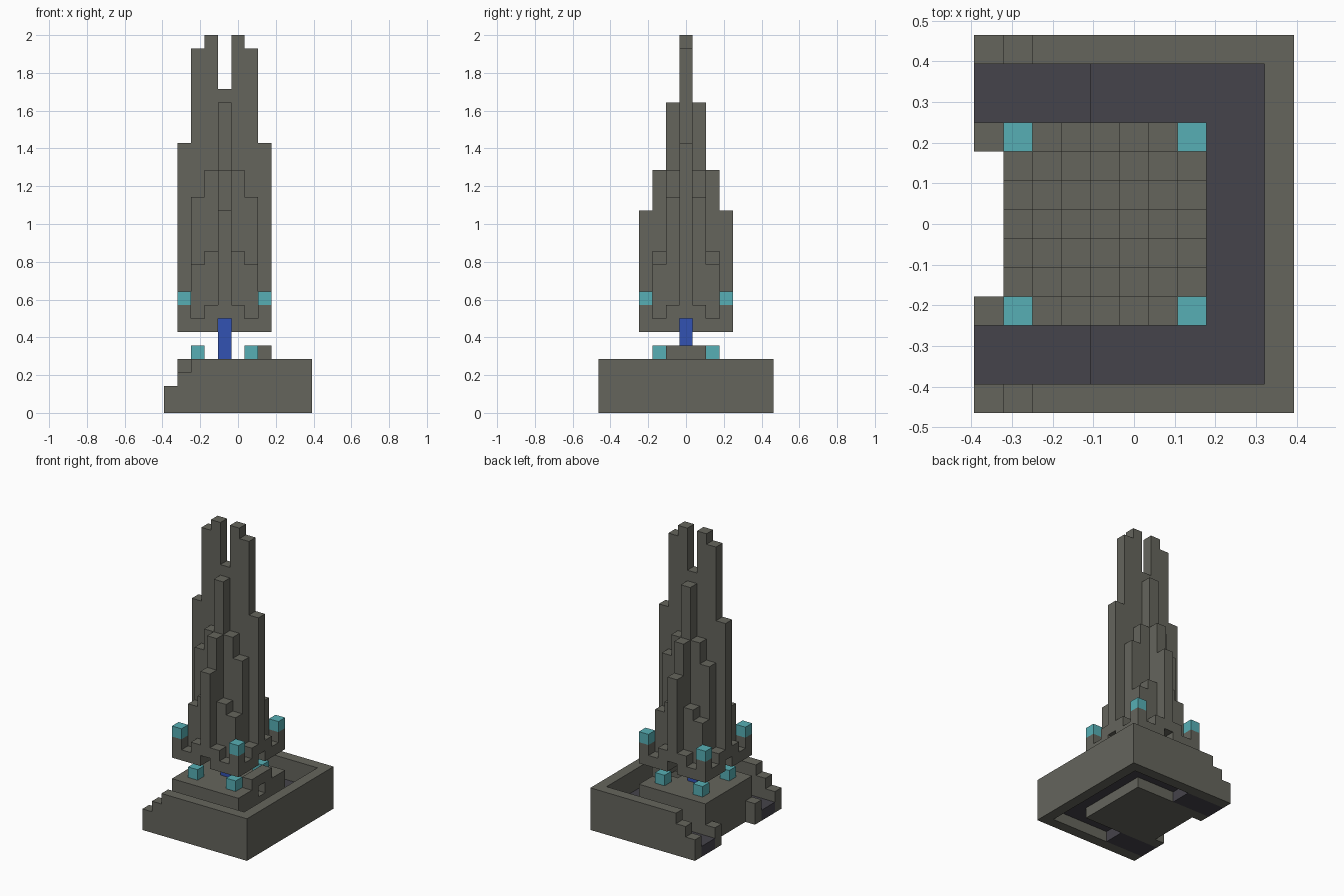
import bpy
import bmesh
from mathutils import Vector

U = 1 / 14                          # edge of one block
ORIGIN = Vector((-5.5, -6.5, 0))    # block grid corner

if "Cube" in bpy.data.objects:
    bpy.data.objects.remove(bpy.data.objects["Cube"], do_unlink=True)


def material(name, rgb):
    m = bpy.data.materials.new(name)
    m.use_nodes = True
    m.diffuse_color = (*rgb, 1)
    m.node_tree.nodes["Principled BSDF"].inputs["Base Color"].default_value = (*rgb, 1)
    return m


STONE = material("grey stone", (0.13, 0.13, 0.108))
DARK = material("dark slate", (0.06, 0.057, 0.07))
CYAN = material("cyan crystal", (0.095, 0.43, 0.46))
BLUE = material("blue beam", (0.032, 0.085, 0.45))


def block(x, y, z):
    """Set of grid cells filling three half-open ranges."""
    return {(i, j, k) for i in range(*x) for j in range(*y) for k in range(*z)}


def build(name, cells, mat):
    """Make one clean shell around a set of grid cells."""
    bm = bmesh.new()
    for cell in cells:
        for axis in range(3):
            for side in (0, 1):
                near = list(cell)
                near[axis] += 2 * side - 1
                if tuple(near) in cells:
                    continue
                a, b = (axis + 1) % 3, (axis + 2) % 3
                ring = []
                for s, t in ((0, 0), (1, 0), (1, 1), (0, 1)):
                    p = Vector(cell)
                    p[axis] += side
                    p[a] += s
                    p[b] += t
                    ring.append(bm.verts.new((p + ORIGIN) * U))
                bm.faces.new(ring if side else ring[::-1])
    bmesh.ops.remove_doubles(bm, verts=bm.verts, dist=U / 100)
    bmesh.ops.dissolve_limit(bm, angle_limit=0.01, verts=bm.verts, edges=bm.edges)
    mesh = bpy.data.meshes.new(name)
    bm.to_mesh(mesh)
    bm.free()
    mesh.materials.append(mat)
    obj = bpy.data.objects.new(name, mesh)
    bpy.context.collection.objects.link(obj)
    return obj


# Outer wall on three sides, stepping down at the open end
wall = block((10, 11), (0, 13), (0, 4))
for i in range(10):
    top = min(4, 2 + i)
    wall |= block((i, i + 1), (0, 1), (0, top)) | block((i, i + 1), (12, 13), (0, top))
build("outer_wall", wall, STONE)

# Moat floor, one block lower toward the open end
moat = set()
for j in (1, 10):
    moat |= block((0, 4), (j, j + 2), (0, 1)) | block((4, 10), (j, j + 2), (1, 2))
moat |= block((8, 10), (3, 10), (1, 2))
build("moat_floor", moat, DARK)

# Platform with end posts, raised lintel and doorway
platform = block((1, 8), (3, 10), (0, 4))
platform |= block((0, 1), (3, 4), (0, 2)) | block((0, 1), (9, 10), (0, 2))
platform |= block((7, 8), (5, 8), (4, 5))
platform -= block((6, 8), (6, 7), (3, 4))
build("platform", platform, STONE)

# Floating tower: column tops by distance from the centre in y (rows) and x
TOPS = ((24, 28, 27, 20),
        (23, 18, 16, 8),
        (18, 12, 11, 7),
        (15, 8, 7, 8))
tower = set()
for i in range(1, 8):
    for j in range(3, 10):
        dx, dy = abs(i - 4), abs(j - 6)
        base = 6 if dx and dy else 7
        tower |= block((i, i + 1), (j, j + 1), (base, TOPS[dy][dx]))
build("floating_tower", tower, STONE)

# Central beam holding up the tower
build("beam", block((4, 5), (6, 7), (4, 7)), BLUE)

# Crystals on the platform and on the tower corners
for label, reach, z in (("platform", 2, 4), ("tower", 3, 8)):
    for sx, xname in ((-1, "right"), (1, "left")):
        for sy, yname in ((-1, "front"), (1, "back")):
            i, j = 4 + sx * reach, 6 + sy * reach
            build(f"{label}_crystal_{yname}_{xname}",
                  block((i, i + 1), (j, j + 1), (z, z + 1)), CYAN)
